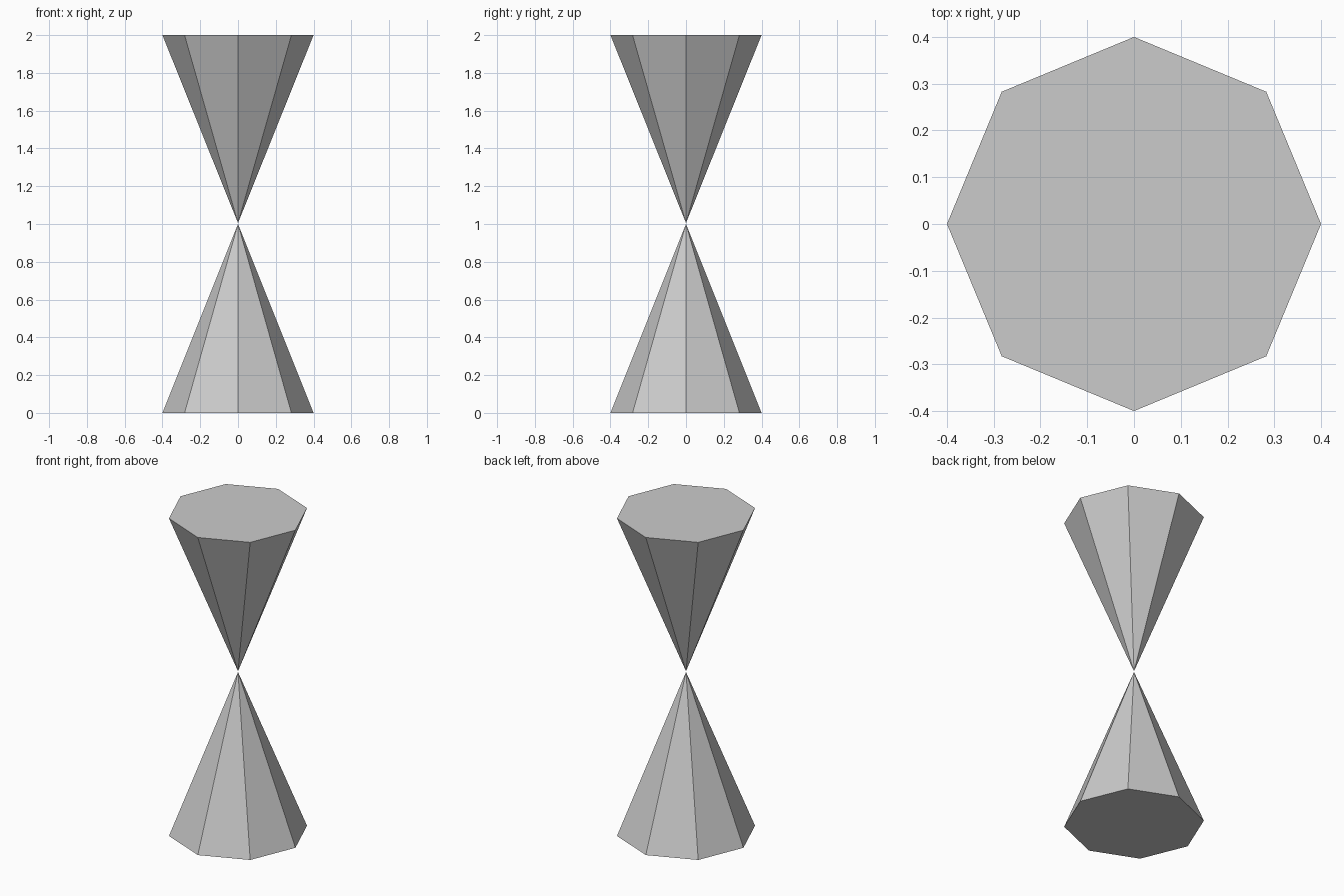
import bpy

if "Cube" in bpy.data.objects:
    bpy.data.objects.remove(bpy.data.objects["Cube"])

RADIUS = 0.4
SIDES = 8


def cone(name, z0, z1, r_bottom, r_top):
    bpy.ops.mesh.primitive_cone_add(
        vertices=SIDES, radius1=r_bottom, radius2=r_top,
        depth=z1 - z0, location=(0, 0, (z0 + z1) / 2))
    bpy.context.object.name = name


# Lower cone pointing up, upper cone pointing down with a hairline gap
cone("lower_cone", 0.0, 1.0, RADIUS, 0.0)
cone("upper_cone", 1.005, 2.0, 0.0, RADIUS)
